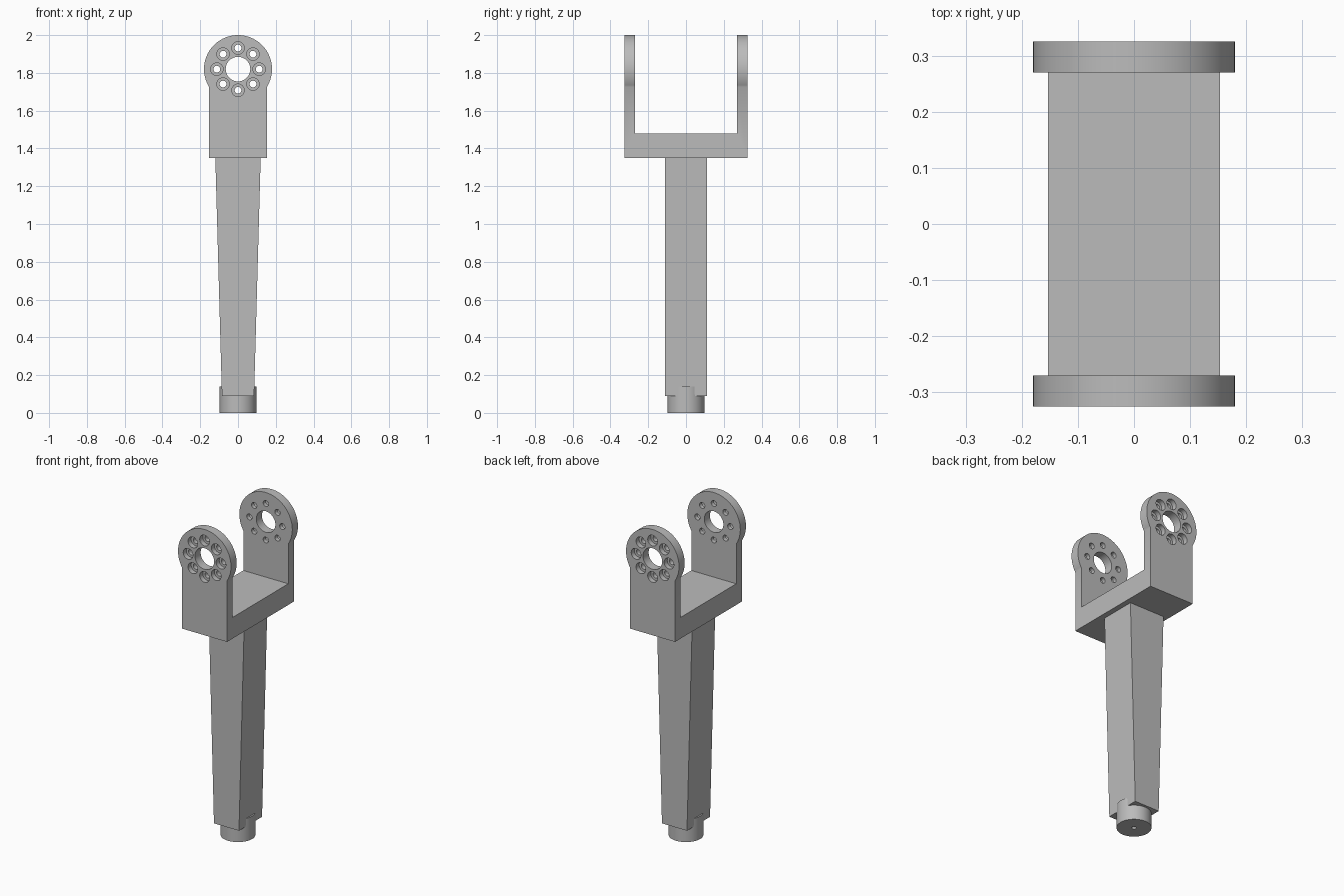
import bpy, bmesh
from math import sin, cos, pi, radians, asin
from mathutils import Matrix, Vector

if "Cube" in bpy.data.objects:
    bpy.data.objects.remove(bpy.data.objects["Cube"], do_unlink=True)

grey = bpy.data.materials.new("plain grey")
grey.use_nodes = True
colour = (0.5, 0.5, 0.5, 1)
grey.diffuse_color = colour
grey.node_tree.nodes["Principled BSDF"].inputs["Base Color"].default_value = colour


def finish(name, bm):
    """Turn a bmesh into a grey object."""
    bmesh.ops.recalc_face_normals(bm, faces=bm.faces)
    mesh = bpy.data.meshes.new(name)
    bm.to_mesh(mesh)
    bm.free()
    mesh.materials.append(grey)
    ob = bpy.data.objects.new(name, mesh)
    bpy.context.collection.objects.link(ob)
    return ob


def prism(name, points, along):
    """Extrude a closed outline by the vector along."""
    bm = bmesh.new()
    face = bm.faces.new([bm.verts.new(p) for p in points])
    new = bmesh.ops.extrude_face_region(bm, geom=[face])["geom"]
    verts = [v for v in new if isinstance(v, bmesh.types.BMVert)]
    bmesh.ops.translate(bm, verts=verts, vec=along)
    # the starting outline is kept as the closing cap
    if len([f for f in bm.faces if len(f.verts) == len(points)]) < 2:
        bm.faces.new([v for v in bm.verts if v not in verts])
    return finish(name, bm)


def rods(name, items, axis="Y"):
    """Cylinders given as (centre, radius, length, sides)."""
    bm = bmesh.new()
    turn = Matrix.Rotation(pi / 2, 4, "X") if axis == "Y" else Matrix()
    for centre, radius, length, sides in items:
        bmesh.ops.create_cone(bm, cap_ends=True, segments=sides, radius1=radius,
                              radius2=radius, depth=length,
                              matrix=Matrix.Translation(centre) @ turn)
    return finish(name, bm)


def boolean(ob, tool, operation):
    """Apply a boolean and remove its tool."""
    mod = ob.modifiers.new("cut", "BOOLEAN")
    mod.operation, mod.object, mod.solver = operation, tool, "EXACT"
    bpy.ops.object.select_all(action="DESELECT")
    bpy.context.view_layer.objects.active = ob
    ob.select_set(True)
    bpy.ops.object.modifier_apply(modifier=mod.name)
    bpy.data.objects.remove(tool, do_unlink=True)


def smooth(ob):
    bpy.ops.object.select_all(action="DESELECT")
    bpy.context.view_layer.objects.active = ob
    ob.select_set(True)
    bpy.ops.object.shade_smooth_by_angle(angle=radians(30))


HALF_X, OUT_Y, IN_Y = 0.153, 0.325, 0.27
BASE, FLOOR, EYE, EYE_R = 1.35, 1.48, 1.82, 0.18

# Fork: a U seen from the side, trimmed to a round-headed outline from the front
half_u = [(OUT_Y, BASE), (OUT_Y, 2.1), (IN_Y, 2.1), (IN_Y, FLOOR)]
u_shape = half_u + [(-y, z) for y, z in reversed(half_u)]
fork = prism("fork", [(-0.3, y, z) for y, z in u_shape], (0.6, 0, 0))

start = -(pi / 2 - asin(HALF_X / EYE_R))
steps = 64
arc = [start + (pi - 2 * start) * i / steps for i in range(steps + 1)]
outline = [(-HALF_X, 1.2), (HALF_X, 1.2)]
outline += [(EYE_R * cos(a), EYE + EYE_R * sin(a)) for a in arc]
boolean(fork, prism("trim", [(x, -0.5, z) for x, z in outline], (0, 1, 0)), "INTERSECT")

# Centre bores and a ring of eight bolt holes, counterbored on the outside
ring = [Vector((0.112 * cos(i * pi / 4), 0, EYE + 0.112 * sin(i * pi / 4))) for i in range(8)]
through = [((0, 0, EYE), 0.065, 1, 48)] + [(p, 0.018, 1, 24) for p in ring]
boolean(fork, rods("holes", through), "DIFFERENCE")
bores = [(p + Vector((0, side * (OUT_Y + 0.02), 0)), 0.033, 0.1, 32)
         for p in ring for side in (-1, 1)]
boolean(fork, rods("counterbores", bores), "DIFFERENCE")
smooth(fork)

# Tapered stem
taper = [(-0.085, 0.09), (0.085, 0.09), (0.12, BASE), (-0.12, BASE)]
stem = prism("stem", [(x, -0.112, z) for x, z in taper], (0, 0.224, 0))

# Round foot peg with a small blind hole underneath
peg = rods("foot_peg", [((0, 0, 0.07), 0.097, 0.14, 64)], "Z")
boolean(peg, rods("pin_hole", [((0, 0, 0), 0.013, 0.16, 24)], "Z"), "DIFFERENCE")
smooth(peg)
